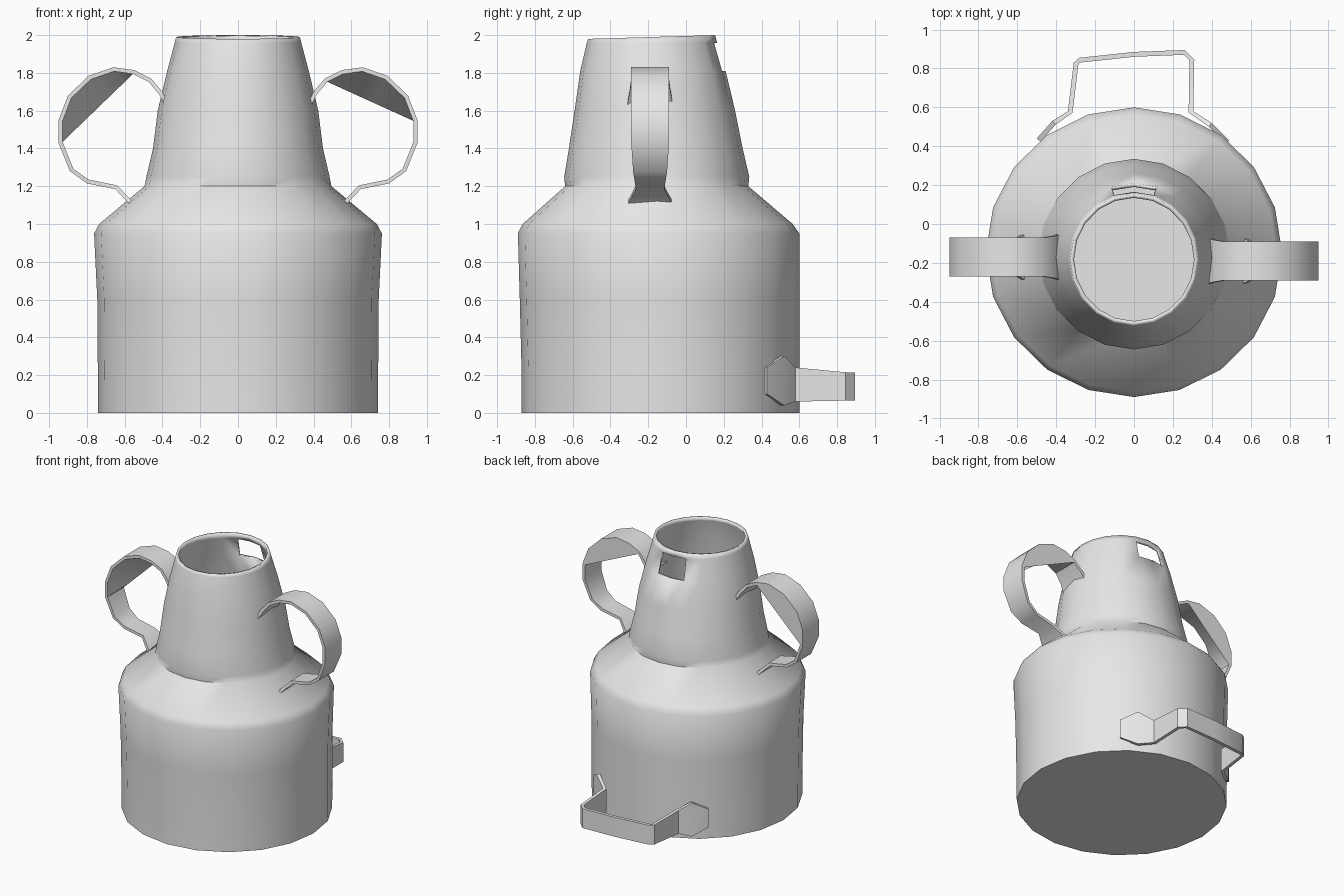
import bpy, bmesh, math
from mathutils import Vector

old = bpy.data.objects.get("Cube")
if old:
    bpy.data.objects.remove(old, do_unlink=True)

# One plain grey for everything
grey = bpy.data.materials.new("plain_grey")
grey.use_nodes = True
grey.diffuse_color = (0.8, 0.8, 0.8, 1)
grey.node_tree.nodes["Principled BSDF"].inputs["Base Color"].default_value = grey.diffuse_color


def finish(name, bm, angle):
    mesh = bpy.data.meshes.new(name)
    bm.to_mesh(mesh)
    bm.free()
    obj = bpy.data.objects.new(name, mesh)
    bpy.context.collection.objects.link(obj)
    mesh.materials.append(grey)
    bpy.ops.object.select_all(action='DESELECT')
    obj.select_set(True)
    bpy.context.view_layer.objects.active = obj
    bpy.ops.object.shade_smooth_by_angle(angle=math.radians(angle))
    return obj


def loft(name, sections, angle=40):
    """Closed bar through four-cornered cross-sections."""
    bm = bmesh.new()
    rows = [[bm.verts.new(p) for p in s] for s in sections]
    for a, b in zip(rows, rows[1:]):
        for k in range(4):
            n = (k + 1) % 4
            bm.faces.new((a[k], a[n], b[n], b[k]))
    bm.faces.new(rows[0])
    bm.faces.new(rows[-1])
    bmesh.ops.recalc_face_normals(bm, faces=bm.faces[:])
    return finish(name, bm, angle)


def inset_path(path, depth):
    """Offset a 2D path to its right-hand side."""
    pts = [Vector(p) for p in path]
    result = []
    for i, p in enumerate(pts):
        t = (pts[min(i + 1, len(pts) - 1)] - pts[max(i - 1, 0)]).normalized()
        result.append(p + Vector((t.y, -t.x)) * depth)
    return pts, result


# Jug body: rings of height, centre y, x radius, y radius
SIDES = 20
rings = [(0, -.135, .74, .735), (.2, -.135, .742, .735), (.6, -.14, .745, .74),
         (.95, -.145, .762, .745), (1.0, -.15, .735, .715), (1.2, -.155, .495, .485),
         (1.25, -.155, .485, .49), (1.4, -.16, .45, .46), (1.6, -.165, .425, .425),
         (1.81, -.175, .375, .385), (1.96, -.18, .335, .345), (1.99, -.182, .328, .336)]
bm = bmesh.new()
rows = []
for z, cy, rx, ry in rings:
    row = []
    for k in range(SIDES):
        a = math.tau * k / SIDES
        tilt = .01 * math.sin(a) if z > 1.98 else 0
        row.append(bm.verts.new((rx * math.cos(a), cy + ry * math.sin(a), z + tilt)))
    rows.append(row)
bm.faces.new(rows[0][::-1])
back = SIDES // 4
for i, (a, b) in enumerate(zip(rows, rows[1:])):
    for k in range(SIDES):
        # Square opening at the back of the neck, just below the rim
        if i == len(rings) - 3 and k in (back - 1, back):
            continue
        n = (k + 1) % SIDES
        bm.faces.new((a[k], a[n], b[n], b[k]))
body = finish("jug_body", bm, 50)
wall = body.modifiers.new("wall", 'SOLIDIFY')
wall.thickness = .02
wall.offset = -1

# Side handles: thin arched bands, the rear inner edge cut straight across the top
arch = [(.37, 1.64), (.40, 1.70), (.46, 1.77), (.55, 1.815), (.66, 1.83), (.79, 1.785),
        (.90, 1.68), (.95, 1.55), (.95, 1.43), (.89, 1.28), (.80, 1.215),
        (.65, 1.185), (.57, 1.10)]
half = [.12, .11] + [.1] * 7 + [.09, .08, .075, .12]
outer, inner = inset_path(arch, .022)


def side_handle(name, sign, y, first, last):
    sections = []
    for i, (o, n) in enumerate(zip(outer, inner)):
        chord = n
        if first < i < last:
            span = inner[last] - inner[first]
            chord = inner[first] + span * ((n - inner[first]).dot(span) / span.length_squared)
        w = half[i]
        sections.append([(sign * o.x, y - w, o.y), (sign * o.x, y + w, o.y),
                         (sign * chord.x, y + w, chord.y), (sign * n.x, y - w, n.y)])
    loft(name, sections)


side_handle("left_handle", 1, -.19, 2, 7)
side_handle("right_handle", -1, -.17, 3, 8)

# Low rear handle: flat strap with flared feet against the body
strap = [(-.50, .44), (-.42, .53), (-.34, .58), (-.31, .83), (-.28, .855), (0, .885),
         (.26, .895), (.31, .845), (.305, .58), (.40, .52), (.49, .43)]
outer, inner = inset_path(strap, .025)
sections = []
for i, (o, n) in enumerate(zip(outer, inner)):
    foot = min(i, len(strap) - 1 - i)
    low, high = [(.10, .24), (.04, .30), (.06, .24)][foot] if foot < 3 else (.065, .215)
    sections.append([(o.x, o.y, low), (o.x, o.y, high), (n.x, n.y, high), (n.x, n.y, low)])
loft("rear_handle", sections)
